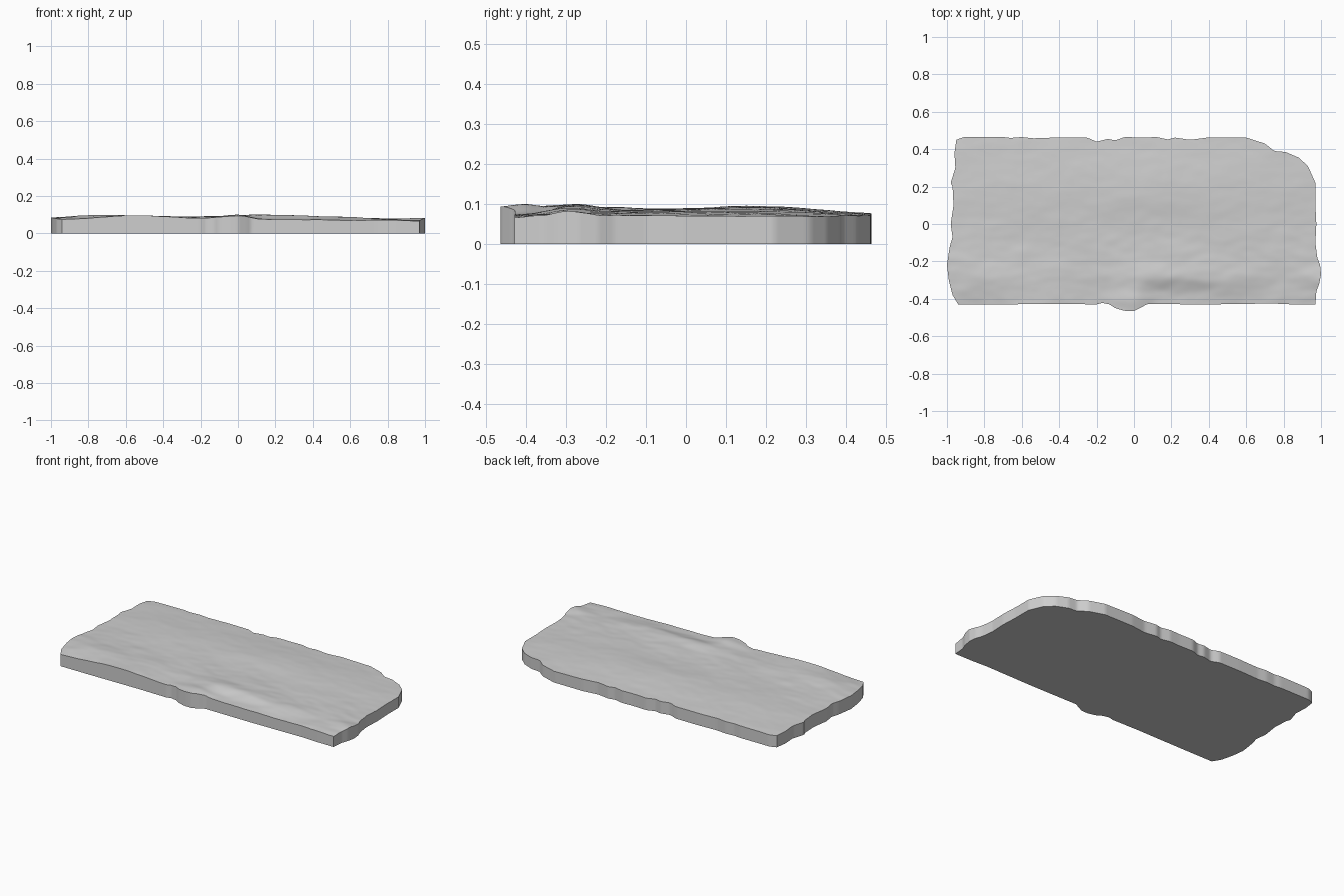
import bpy, bmesh
from mathutils import Vector, noise

if "Cube" in bpy.data.objects:
    bpy.data.objects.remove(bpy.data.objects["Cube"])

NU, NV = 160, 80

# Outline: four edges of the slab seen from above
FRONT = [(-.94, -.43), (-.72, -.43), (-.4, -.427), (-.2, -.43), (-.17, -.422), (-.13, -.43),
         (-.1, -.45), (-.05, -.464), (0, -.465), (.05, -.44), (.07, -.428), (.4, -.43),
         (.74, -.425), (.85, -.43), (.97, -.43)]
BACK = [(-.95, .45), (-.91, .465), (-.7, .465), (-.66, .46), (-.6, .465), (-.54, .458),
        (-.4, .463), (-.25, .462), (-.2, .44), (-.14, .455), (-.1, .447), (-.05, .465),
        (.05, .462), (.12, .465), (.18, .452), (.22, .462), (.3, .45), (.4, .463),
        (.6, .462), (.7, .43), (.75, .39), (.81, .385), (.88, .355), (.93, .31), (.97, .22)]
LEFT = [(-.94, -.43), (-.97, -.38), (-.99, -.3), (-1, -.22), (-.985, -.12), (-.97, -.07),
        (-.98, 0), (-.965, .1), (-.97, .2), (-.98, .22), (-.955, .3), (-.96, .38), (-.95, .45)]
RIGHT = [(.97, -.43), (.975, -.36), (.99, -.32), (1, -.27), (.995, -.22), (.98, -.18),
         (.97, -.1), (.975, 0), (.97, .1), (.97, .22)]

# Top relief: heights (in thousandths) at crossing points of GX and GY
GX = [-1, -.85, -.6, -.2, 0, .12, .5, .8, 1]
GY = [-.465, -.42, -.36, -.29, -.2, 0, .18, .465]
GZ = [[72, 74, 94, 80, 95, 74, 72, 70, 67],
      [73, 77, 97, 81, 97, 75, 73, 70, 67],
      [77, 86, 97, 84, 95, 82, 78, 74, 73],
      [83, 94, 96, 90, 96, 98, 90, 78, 82],
      [82, 90, 91, 87, 89, 92, 86, 79, 73],
      [80, 85, 89, 87, 87, 88, 85, 77, 69],
      [80, 86, 91, 91, 94, 95, 88, 77, 68],
      [72, 75, 76, 75, 76, 76, 73, 68, 65]]


def resample(pts, n):
    """Evenly spaced points along a polyline."""
    pts = [Vector(p) for p in pts]
    run = [0.0]
    for a, b in zip(pts, pts[1:]):
        run.append(run[-1] + (b - a).length)
    out, k = [], 0
    for i in range(n + 1):
        d = run[-1] * i / n
        while k < len(pts) - 2 and d > run[k + 1]:
            k += 1
        out.append(pts[k].lerp(pts[k + 1], (d - run[k]) / (run[k + 1] - run[k])))
    return out


def curve(xs, vals, x):
    """Smooth interpolation through the control values."""
    x = min(max(x, xs[0]), xs[-1])
    n = len(xs)
    k = max(i for i in range(n - 1) if xs[i] <= x)

    def slope(i):
        a, b = max(i - 1, 0), min(i + 1, n - 1)
        return (vals[b] - vals[a]) / (xs[b] - xs[a])
    h = xs[k + 1] - xs[k]
    t = (x - xs[k]) / h
    return ((2*t**3 - 3*t*t + 1) * vals[k] + (t**3 - 2*t*t + t) * h * slope(k)
            + (3*t*t - 2*t**3) * vals[k + 1] + (t**3 - t*t) * h * slope(k + 1))


def height(x, y):
    z = curve(GY, [curve(GX, row, x) for row in GZ], y) / 1000
    rough = 0.002 + 0.002 * max(0, min(1, (0.1 - y) / 0.3))
    z += rough * noise.noise(Vector((x * 5, y * 11, 0.3)))
    z += rough * 0.4 * noise.noise(Vector((x * 13, y * 24, 4.1)))
    return min(z, 0.1)


front, back = resample(FRONT, NU), resample(BACK, NU)
left, right = resample(LEFT, NV), resample(RIGHT, NV)

# Rough top surface, stretched between the four edges
bm = bmesh.new()
grid = []
for j in range(NV + 1):
    v, row = j / NV, []
    for i in range(NU + 1):
        u = i / NU
        p = (front[i] * (1 - v) + back[i] * v + left[j] * (1 - u) + right[j] * u
             - front[0] * (1 - u) * (1 - v) - front[-1] * u * (1 - v)
             - back[0] * (1 - u) * v - back[-1] * u * v)
        row.append(bm.verts.new((p.x, p.y, height(p.x, p.y))))
    grid.append(row)
for a, b in zip(grid, grid[1:]):
    for i in range(NU):
        bm.faces.new((a[i], a[i + 1], b[i + 1], b[i]))

# Straight side walls and flat underside
rim = (grid[0][:-1] + [r[-1] for r in grid[:-1]]
       + grid[-1][:0:-1] + [r[0] for r in grid[:0:-1]])
base = [bm.verts.new((v.co.x, v.co.y, 0)) for v in rim]
for i in range(len(rim)):
    k = (i + 1) % len(rim)
    bm.faces.new((base[i], base[k], rim[k], rim[i]))
bm.faces.new(base[::-1])

mesh = bpy.data.meshes.new("stone_slab")
bm.to_mesh(mesh)
bm.free()
slab = bpy.data.objects.new("stone_slab", mesh)
bpy.context.collection.objects.link(slab)

# Plain grey stone
mat = bpy.data.materials.new("grey stone")
mat.diffuse_color = (0.62, 0.62, 0.62, 1)
mat.use_nodes = True
mat.node_tree.nodes["Principled BSDF"].inputs["Base Color"].default_value = mat.diffuse_color
mesh.materials.append(mat)

bpy.context.view_layer.objects.active = slab
slab.select_set(True)
bpy.ops.object.shade_smooth_by_angle(angle=0.5)
